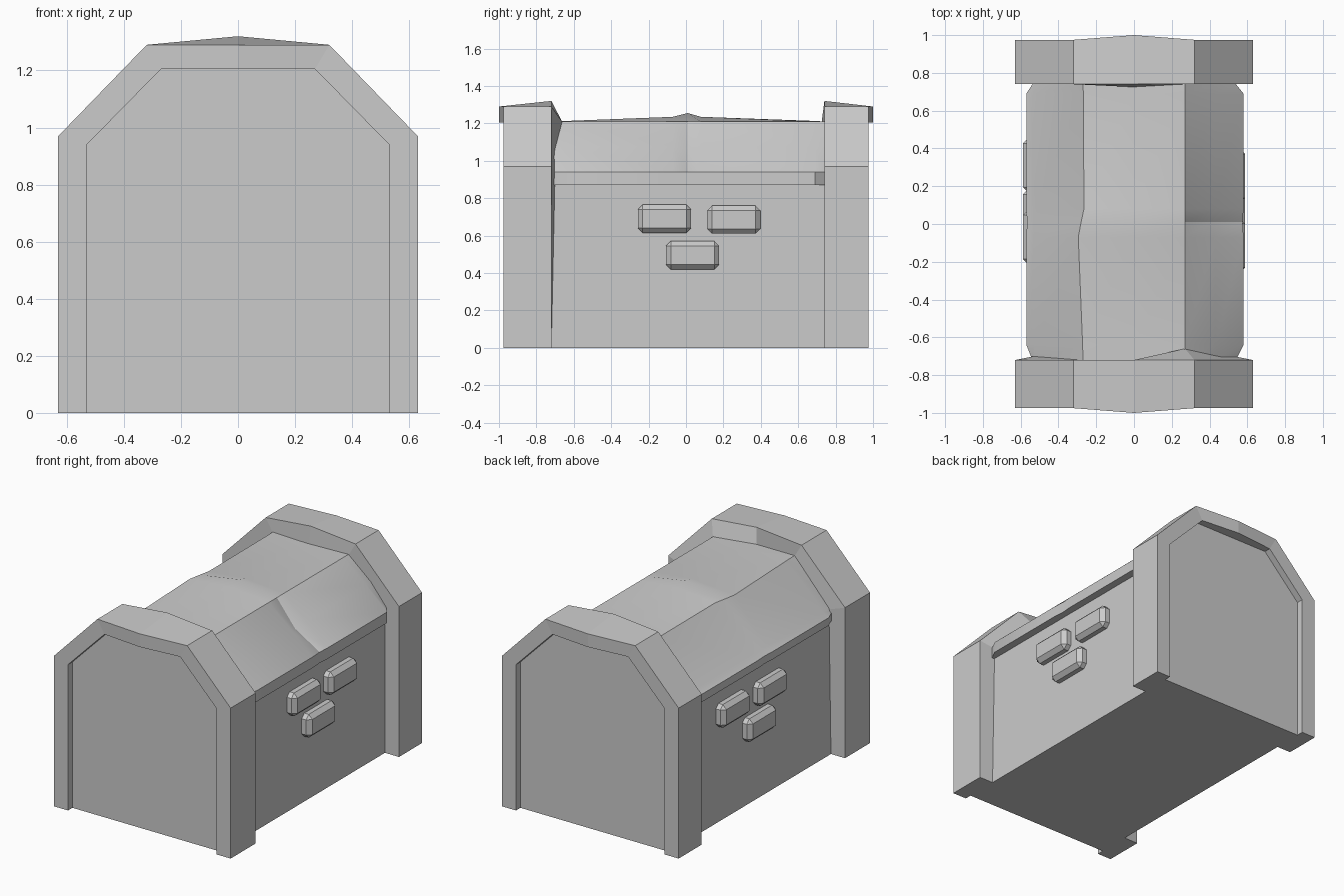
import bpy
import bmesh
from mathutils import Vector

old = bpy.data.objects.get("Cube")
if old:
    bpy.data.objects.remove(old, do_unlink=True)

GREY = (0.6, 0.6, 0.6, 1.0)
stone = bpy.data.materials.new("stone_grey")
stone.use_nodes = True
stone.diffuse_color = GREY
stone.node_tree.nodes["Principled BSDF"].inputs["Base Color"].default_value = GREY


def add_object(name, bm):
    bmesh.ops.recalc_face_normals(bm, faces=bm.faces)
    mesh = bpy.data.meshes.new(name)
    bm.to_mesh(mesh)
    bm.free()
    mesh.materials.append(stone)
    obj = bpy.data.objects.new(name, mesh)
    bpy.context.collection.objects.link(obj)
    return obj


def loft(name, sections):
    """Bridge equal-length closed sections and cap both ends."""
    bm = bmesh.new()
    rings = [[bm.verts.new(p) for p in s] for s in sections]
    n = len(rings[0])
    for a, b in zip(rings, rings[1:]):
        for i in range(n):
            j = (i + 1) % n
            bm.faces.new((a[i], a[j], b[j], b[i]))
    bm.faces.new(rings[0])
    bm.faces.new(rings[-1])
    return add_object(name, bm)


def box(name, center, size, bevel=0.0):
    bm = bmesh.new()
    bmesh.ops.create_cube(bm, size=1)
    for v in bm.verts:
        v.co = Vector(a * b for a, b in zip(v.co, size)) + Vector(center)
    if bevel:
        bmesh.ops.bevel(bm, geom=bm.edges[:], offset=bevel, segments=1,
                        affect='EDGES')
    return add_object(name, bm)


# End arch outlines, walked from the -x foot to the +x foot
OUTER = [(-.63, 0), (-.63, .97), (-.32, 1.29), (0, 1.29),
         (.32, 1.29), (.63, .97), (.63, 0)]
INNER = [(-.53, 0), (-.53, .94), (-.27, 1.205), (0, 1.205),
         (.27, 1.205), (.53, .94), (.53, 0)]


def arch(name, side, inside, lip):
    """Stone frame; lip gives the depth of its inside edge per station."""
    sections = []
    for k, ((ox, oz), (ix, iz)) in enumerate(zip(OUTER, INNER)):
        mid = k == 3
        face = side * (1.0 if mid else .975)
        sections.append([(ox, face, oz),
                         (ox, side * inside, oz + (.03 if mid else 0)),
                         (ix, side * lip[k], iz),
                         (ix, face, iz)])
    loft(name, sections)


arch("front_arch", -1, .72, [.72, .70, .72, .72, .66, .70, .72])
arch("back_arch", 1, .74, [.74, .74, .74, .725, .74, .74, .74])

# Recessed end panels
for name, side in (("front_panel", -1), ("back_panel", 1)):
    loft(name, [[(x, side * d, z) for x, z in INNER] for d in (.70, .93)])

# Main body between the arches
box("body", (0, 0, .45), (1.06, 1.5, .9))

# Roof: y, -x ridge, centre height, inward dent on the +x slope, eave overhang
STATIONS = [(-.72, -.27, 1.21, 0, .01),
            (-.64, -.272, 1.213, 0, .05),
            (-.07, -.295, 1.235, 0, .05),
            (.01, -.28, 1.255, .03, .045),
            (.08, -.265, 1.235, 0, .05),
            (.69, -.268, 1.213, 0, .05),
            (.74, -.27, 1.21, 0, .01)]
roof_sections = []
for y, ridge, top, dent, over in STATIONS:
    e = .53 + over
    w = -.53 - over * .8
    profile = [(w, .87), (w, .92), (-.53, .945), (ridge, 1.21), (0, top),
               (.27, 1.21), (.43 - dent, 1.075 - dent),
               (e, .94), (e, .87)]
    roof_sections.append([(x, y, z) for x, z in profile])
roof = loft("roof", roof_sections)
bpy.ops.object.select_all(action='DESELECT')
roof.select_set(True)
bpy.context.view_layer.objects.active = roof
bpy.ops.object.shade_smooth_by_angle()

# Raised bricks on both long walls
for label, side, spots in (
        ("left", 1, [(-.115, .69), (.255, .685), (.035, .495)]),
        ("right", -1, [(.31, .69), (-.07, .685), (.04, .495)])):
    for i, (y, z) in enumerate(spots):
        box(f"{label}_brick_{i + 1}", (side * .54, y, z), (.095, .285, .15), .026)
